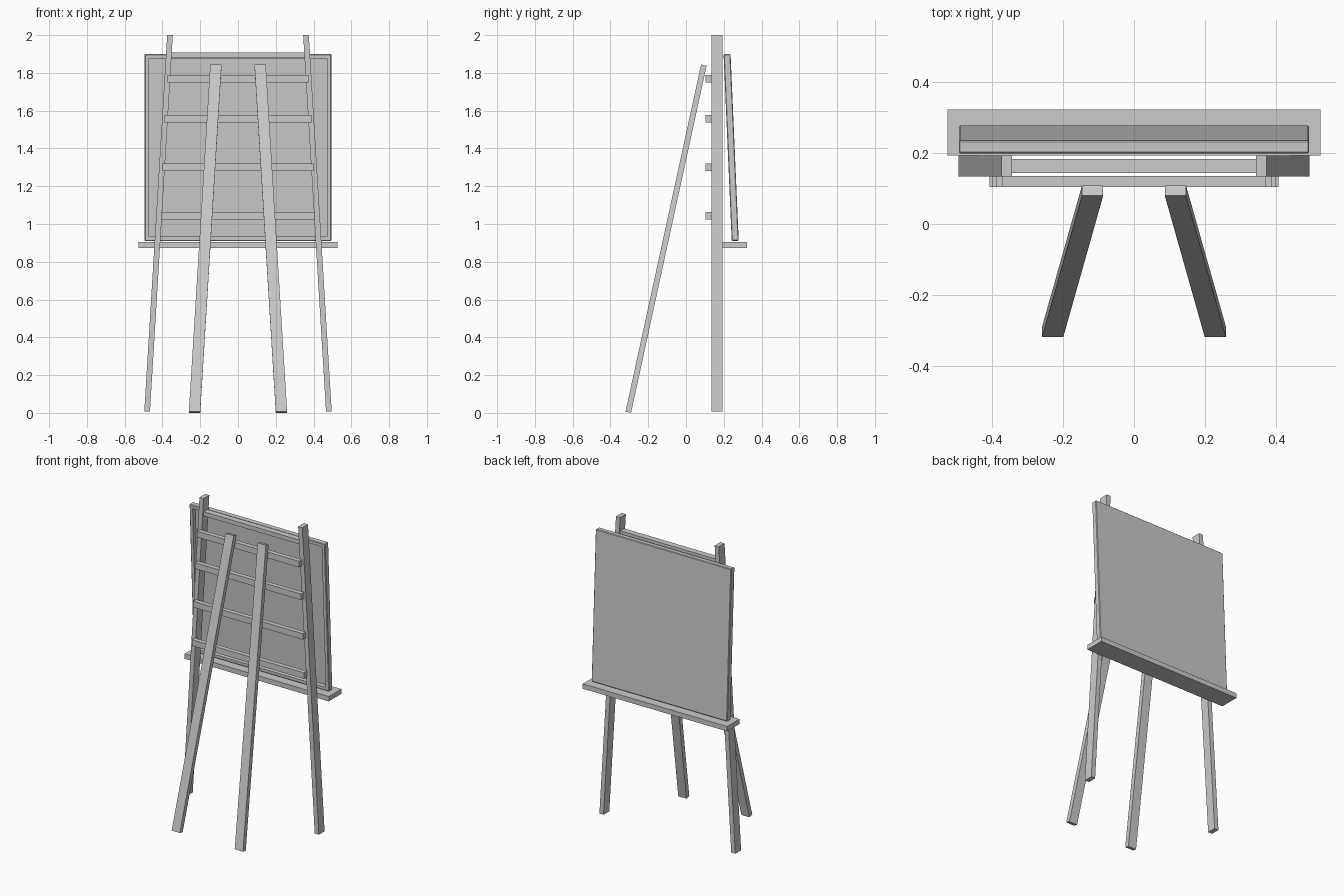
import bpy, bmesh, math

if "Cube" in bpy.data.objects:
    bpy.data.objects.remove(bpy.data.objects["Cube"])


def mesh_object(name, bm):
    bmesh.ops.recalc_face_normals(bm, faces=bm.faces)
    me = bpy.data.meshes.new(name)
    bm.to_mesh(me)
    bm.free()
    ob = bpy.data.objects.new(name, me)
    bpy.context.collection.objects.link(ob)
    return ob


def bar(name, low, high):
    """Four-sided bar; each end is (x centre, half width, (y, z) front edge, (y, z) back edge)."""
    bm = bmesh.new()
    rings = []
    for x, w, f, b in (low, high):
        rings.append([bm.verts.new(p) for p in
                      ((x - w, *f), (x + w, *f), (x + w, *b), (x - w, *b))])
    for ring in rings:
        bm.faces.new(ring)
    for i in range(4):
        j = (i + 1) % 4
        bm.faces.new((rings[0][i], rings[0][j], rings[1][j], rings[1][i]))
    return mesh_object(name, bm)


def box(name, half_x, y0, y1, z0, z1):
    return bar(name, (0, half_x, (y0, z0), (y1, z0)), (0, half_x, (y0, z1), (y1, z1)))


for side, s in (("left", -1), ("right", 1)):
    # upright legs, leaning in towards the top
    bar("upright_leg_" + side,
        (s * 0.481, 0.015, (0.134, 0.008), (0.194, 0.008)),
        (s * 0.36, 0.015, (0.134, 2.0), (0.194, 2.0)))
    # slanted support legs, ends cut square
    bar("support_leg_" + side,
        (s * 0.23, 0.03, (-0.32, 0.007), (-0.291, 0.0)),
        (s * 0.117, 0.03, (0.08, 1.845), (0.109, 1.838)))

# cross rungs fixed to the uprights
for i, (z, hx) in enumerate(((1.77, 0.373), (1.558, 0.388), (1.3, 0.40), (1.044, 0.408))):
    box(f"cross_rung_{i + 1}", hx, 0.104, 0.135, z - 0.02, z + 0.02)

# top rail between the uprights
box("top_rail", 0.355, 0.144, 0.184, 1.88, 1.908)

# ledge that carries the canvas
box("canvas_ledge", 0.527, 0.194, 0.324, 0.873, 0.905)

# tilted canvas with a stretcher frame recessed at the back
bm = bmesh.new()
bmesh.ops.create_cube(bm, size=1)
for v in bm.verts:
    v.co.x *= 0.99
    v.co.y *= 0.037
    v.co.z *= 0.99
bmesh.ops.bevel(bm, geom=bm.edges[:], offset=0.004, segments=1, affect='EDGES')
bm.normal_update()
back = min(bm.faces, key=lambda f: f.calc_center_median().y)
bmesh.ops.inset_region(bm, faces=[back], thickness=0.028)
ring = bmesh.ops.inset_region(bm, faces=[back], thickness=0.0005)
for v in back.verts:
    v.co.y += 0.026
canvas = mesh_object("canvas", bm)
canvas.location = (0, 0.239, 1.405)
canvas.rotation_euler.x = math.radians(2.5)
